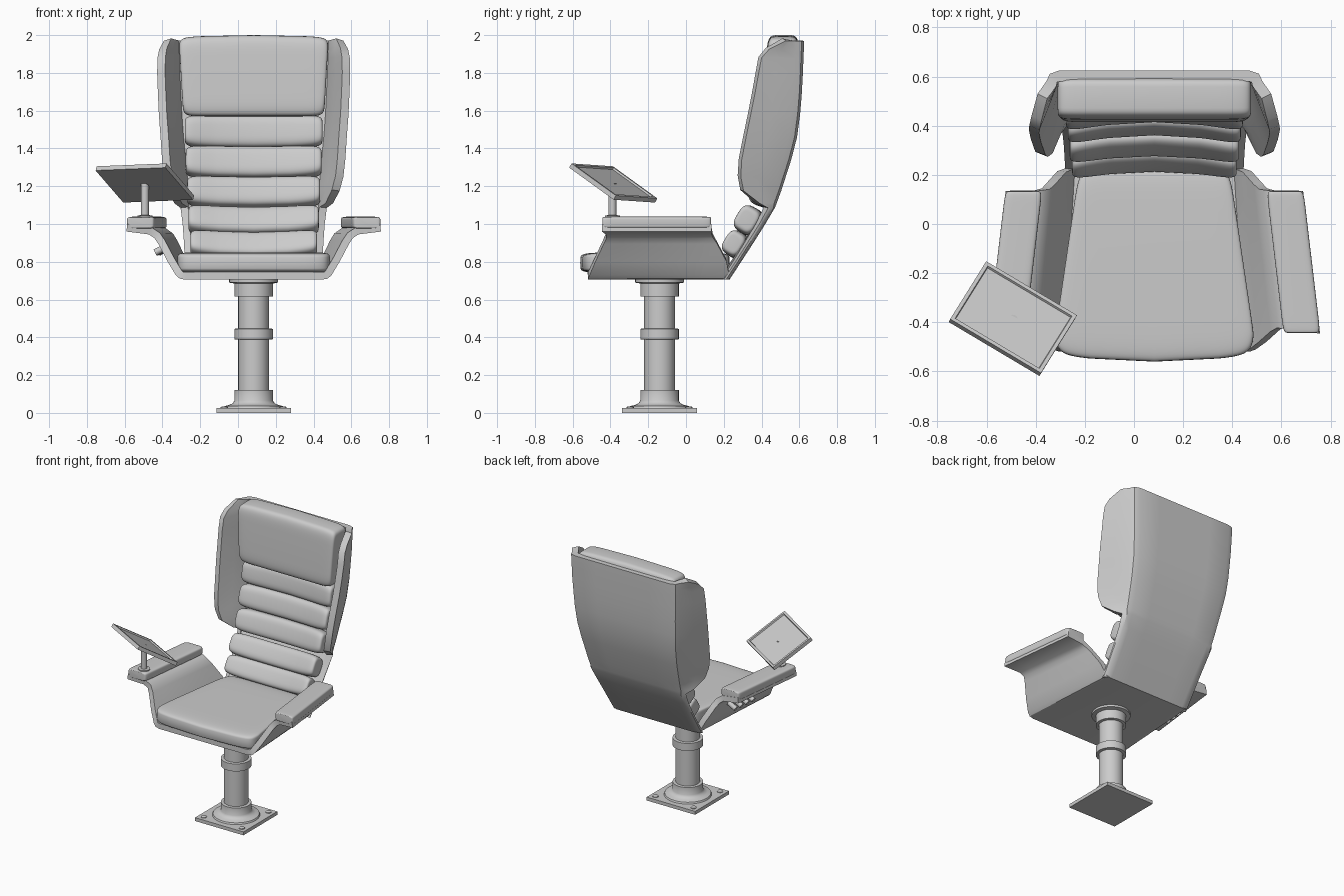
import bpy, bmesh
from math import sin, cos, pi, radians, copysign
from mathutils import Vector, Matrix

if "Cube" in bpy.data.objects:
    bpy.data.objects.remove(bpy.data.objects["Cube"])

CX, PY = 0.083, -0.14          # chair centre line, pedestal y


def finish(name, bm, angle=40, solid=0, bevel=0):
    me = bpy.data.meshes.new(name)
    bm.to_mesh(me)
    bm.free()
    ob = bpy.data.objects.new(name, me)
    bpy.context.collection.objects.link(ob)
    bpy.ops.object.select_all(action='DESELECT')
    ob.select_set(True)
    bpy.context.view_layer.objects.active = ob
    if solid:
        m = ob.modifiers.new("thickness", 'SOLIDIFY')
        m.thickness, m.offset = solid, 1
        bpy.ops.object.modifier_apply(modifier=m.name)
    if bevel:
        m = ob.modifiers.new("bevel", 'BEVEL')
        m.width, m.segments = bevel, 2
        bpy.ops.object.modifier_apply(modifier=m.name)
    bpy.ops.object.shade_smooth_by_angle(angle=radians(angle))
    return ob


def sheet(name, rows, thick):
    """Skin a grid of points and give it thickness on the sitter's side."""
    bm = bmesh.new()
    g = [[bm.verts.new(p) for p in r] for r in rows]
    for a, b in zip(g, g[1:]):
        for i in range(len(a) - 1):
            bm.faces.new((a[i], a[i + 1], b[i + 1], b[i]))
    return finish(name, bm, 30, solid=thick)


def mirrored(half):
    return [(CX - p[0], *p[1:]) for p in half[:0:-1]] + [(CX + p[0], *p[1:]) for p in half]


def cushion(name, fn, ex=0.25, er=0.35, nx=40, nr=40):
    """Superquadric pad: local (a, b, c) in -1..1 mapped to space by fn."""
    pw = lambda v, e: copysign(abs(v) ** e, v)
    bm = bmesh.new()
    rings = []
    for i in range(1, nx):
        t = -pi / 2 + pi * i / nx
        a, r = pw(sin(t), ex), cos(t) ** ex
        rings.append([bm.verts.new(fn(a, r * pw(cos(2 * pi * j / nr), er), r * pw(sin(2 * pi * j / nr), er)))
                      for j in range(nr)])
    for p, q in zip(rings, rings[1:]):
        for j in range(nr):
            k = (j + 1) % nr
            bm.faces.new((p[j], p[k], q[k], q[j]))
    bm.faces.new(rings[0])
    bm.faces.new(rings[-1])
    bmesh.ops.recalc_face_normals(bm, faces=bm.faces)
    return finish(name, bm, 60)


def lathe(name, prof, x, y, n=32):
    bm = bmesh.new()
    rings = [[bm.verts.new((x + r * cos(2 * pi * j / n), y + r * sin(2 * pi * j / n), z)) for j in range(n)]
             for r, z in prof]
    for p, q in zip(rings, rings[1:]):
        for j in range(n):
            bm.faces.new((p[j], p[(j + 1) % n], q[(j + 1) % n], q[j]))
    bm.faces.new(rings[0][::-1])
    bm.faces.new(rings[-1])
    return finish(name, bm)


# pedestal: base plate, bolts, turned column
bm = bmesh.new()
bmesh.ops.create_cube(bm, size=1, matrix=Matrix.Translation((CX, PY, 0.0125)) @ Matrix.Diagonal((0.395, 0.395, 0.025, 1)))
finish("base_plate", bm)
for sx in (-1, 1):
    for sy in (-1, 1):
        lathe("bolt", [(0.02, 0.02), (0.02, 0.03), (0.014, 0.034)], CX + sx * 0.155, PY + sy * 0.155, 12)
lathe("pedestal_column", [(0.16, 0.024), (0.155, 0.036), (0.13, 0.042), (0.112, 0.05), (0.102, 0.065), (0.102, 0.12),
                          (0.082, 0.122), (0.082, 0.388), (0.102, 0.39), (0.102, 0.445), (0.082, 0.447), (0.082, 0.615),
                          (0.102, 0.617), (0.102, 0.685), (0.13, 0.69), (0.13, 0.71)], CX, PY)

# seat shell with arms: front half-width, rear half-width, z, front y, rear y
SEC = [(0, 0, .705, -.52, .23), (.36, .32, .705, -.52, .23), (.392, .345, .711, -.518, .23), (.413, .358, .73, -.51, .228),
       (.455, .395, .80, -.48, .215), (.505, .44, .895, -.435, .165), (.525, .458, .925, -.42, .145),
       (.555, .487, .945, -.425, .137), (.674, .605, .96, -.445, .135)]
rows = []
for i in range(7):
    t = i / 6
    rows.append(mirrored([(f + (r - f) * t, yf + (yr - yf) * t, z) for f, r, z, yf, yr in SEC]))
sheet("seat_shell", rows, 0.04)

# back shell with wings: z, rear y, half width, wing front y, wing half width
BACK = [(.705, .23, .36, .20, .362), (.80, .292, .362, .262, .365), (.90, .357, .366, .325, .369),
        (1.0, .42, .372, .388, .376), (1.085, .47, .38, .435, .387), (1.11, .48, .384, .39, .42), (1.175, .504, .39, .305, .455),
        (1.25, .528, .396, .29, .475), (1.34, .557, .404, .295, .485), (1.46, .588, .416, .318, .493),
        (1.58, .604, .425, .343, .502), (1.69, .613, .43, .365, .507), (1.80, .619, .436, .385, .511),
        (1.88, .622, .438, .40, .509), (1.925, .624, .44, .44, .50), (1.97, .625, .44, .53, .475)]
rows = []
for z, yr, w, yf, wf in BACK:
    d = min(0.045, (yr - yf) * 0.6)
    half = [(0, yr, z), (w * .5, yr, z), (w - .055, yr, z), (w - .015, yr - d * .3, z), (w, yr - d, z)]
    half += [(w + (wf - w) * t, yr - d + (yf - yr + d) * t, z) for t in (.5, 1)]
    rows.append(mirrored(half))
sheet("back_shell", rows, 0.045)


def rear(z):
    for a, b in zip(BACK, BACK[1:]):
        if z <= b[0]:
            break
    return a[1] + (b[1] - a[1]) * (z - a[0]) / (b[0] - a[0])


# seat cushion
def seat(a, b, c):
    y = -.165 + .395 * b + (.03 * a * a if b < 0 else 0) * -b
    w = .405 - .10 * max(0, (y + .45) / .68)
    return CX + a * w, y, .795 + .055 * c


cushion("seat_cushion", seat, 0.16, 0.3, 48, 48)

# five dished back rolls
for z, h, w, off, th in ((1.492, .085, .365, .10, .07), (1.332, .083, .36, .10, .07), (1.175, .08, .352, .10, .07),
                         (1.025, .076, .345, .098, .068), (.9, .07, .335, .09, .06)):
    tan = Vector((0, rear(z + .05) - rear(z - .05), .1)).normalized()
    nor = Vector((0, -tan.z, tan.y))
    mid = Vector((CX, rear(z), z)) + Vector((0, -off / tan.z, 0))

    def roll(a, b, c):
        n = th * b - .045 * (1 - a * a) * (b + 1) / 2
        return mid + Vector((a * w, 0, 0)) + nor * n + tan * (h * c)

    cushion("back_roll", roll, 0.25, 0.6)

# headrest
cushion("headrest", lambda a, b, c: (CX + a * (.385 + .012 * c), .505 + .085 * b + .01 * c, 1.785 + .215 * c - .012 * a * a * max(c, 0)),
        0.14, 0.33, 48, 48)

# arm pads, splayed to follow the arms
for s in (-1, 1):
    cushion("arm_pad", lambda a, b, c: (CX + s * (.566 - .034 * a + .075 * b), -.155 + .288 * a, 1.007 + .032 * c), 0.12, 0.35)

# control buttons on the outside of one arm
for y in (.02, -.04, -.10, -.16):
    bm = bmesh.new()
    mat = Matrix.Translation((CX - .475 + .1 * y, y, .865)) @ Matrix.Rotation(radians(-118), 4, 'Y')
    bmesh.ops.create_cone(bm, cap_ends=True, segments=16, radius1=.018, radius2=.018, depth=.07, matrix=mat)
    finish("arm_button", bm)

# screen on a post
lathe("screen_post", [(.04, 1.03), (.04, 1.045), (.021, 1.047), (.021, 1.215)], -.493, -.39, 20)
ex = Vector((-.37, .22, -.015)).normalized()
ey = Vector((-.155, -.24, .175))
ey = (ey - ex * ey.dot(ex)).normalized()
if ex.cross(ey).z < 0:
    ex = -ex
nz = ex.cross(ey)
frame = Matrix((ex, ey, nz)).transposed().to_4x4()
bm = bmesh.new()
bmesh.ops.create_cube(bm, size=1, matrix=Matrix.Translation((-.493, -.385, 1.217)) @ frame @ Matrix.Diagonal((.43, .325, .026, 1)))
bm.normal_update()
top = max(bm.faces, key=lambda f: f.normal.dot(nz))
bmesh.ops.inset_region(bm, faces=[top], thickness=.022)
bmesh.ops.inset_region(bm, faces=[top], thickness=.004, depth=-.01)
finish("screen", bm, 20)
